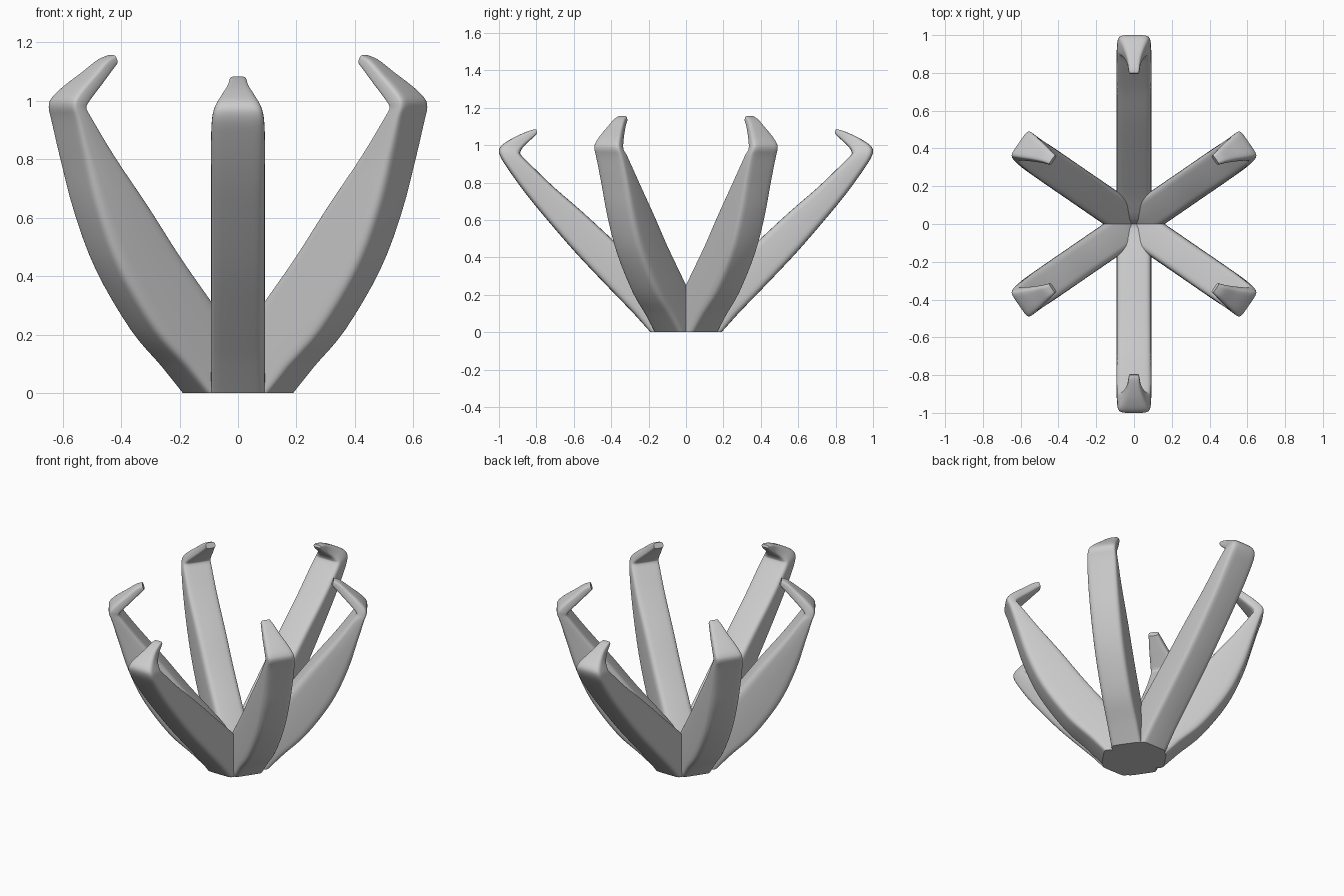
import bpy, bmesh, math

if "Cube" in bpy.data.objects:
    bpy.data.objects.remove(bpy.data.objects["Cube"])

# Each section: inner (r, z), outer (r, z), half width, sideways shift
LONG = [
    (0, 0, .19, 0, .092, 0), (0, .13, .28, .10, .092, 0),
    (.15, .27, .42, .245, .092, 0), (.35, .455, .59, .425, .092, 0),
    (.55, .64, .75, .61, .092, 0), (.70, .77, .86, .745, .092, 0),
    (.82, .885, .95, .87, .092, 0), (.88, .945, .995, .945, .088, 0),
    (.885, .965, .993, .99, .078, 0), (.87, .99, .94, 1.03, .056, 0),
    (.84, 1.02, .88, 1.06, .037, 0), (.805, 1.052, .825, 1.081, .029, 0),
    (.795, 1.068, .80, 1.083, .025, 0)]
TALL = [
    (0, 0, .18, 0, .092, 0), (0, .11, .27, .09, .092, 0),
    (.12, .27, .40, .215, .092, 0), (.28, .46, .545, .42, .092, 0),
    (.42, .64, .635, .62, .092, 0), (.56, .81, .69, .80, .09, 0),
    (.655, .935, .728, .93, .087, -.004), (.68, .97, .745, .98, .083, -.008),
    (.678, .985, .738, 1.012, .08, -.012), (.655, 1.01, .70, 1.052, .07, -.018),
    (.61, 1.055, .645, 1.097, .053, -.027), (.565, 1.10, .59, 1.141, .037, -.033),
    (.54, 1.125, .552, 1.157, .029, -.035)]


def spline(rows, steps=4):
    """Smooth the section list with a Catmull-Rom curve."""
    out = [rows[0]]
    for i in range(1, len(rows) - 1):
        p0, p1, p2 = rows[i - 1], rows[i], rows[i + 1]
        p3 = rows[min(i + 2, len(rows) - 1)]
        for s in range(steps):
            t = s / steps
            out.append([.5 * (2 * b + (c - a) * t + (2 * a - 5 * b + 4 * c - d) * t * t
                              + (3 * b - a - 3 * c + d) * t ** 3)
                        for a, b, c, d in zip(p0, p1, p2, p3)])
    return out + [rows[-1]]


def petal(name, rows, angle, flip=1, n=32):
    bm = bmesh.new()
    ca, sa = math.cos(angle), math.sin(angle)
    rings = []
    secs = spline(rows)
    for k, (ri, zi, ro, zo, w, off) in enumerate(secs):
        e = 2 / (7 - 3.5 * k / len(secs))   # boxy at the root, rounder at the tip
        ring = []
        for j in range(n):
            a = 2 * math.pi * j / n
            c, s = math.cos(a), math.sin(a)
            u = .5 + .5 * math.copysign(abs(c) ** e, c)
            v = flip * (off + w * math.copysign(abs(s) ** e, s))
            r, z = ri + (ro - ri) * u, max(0, zi + (zo - zi) * u)
            ring.append(bm.verts.new((r * ca + v * sa, r * sa - v * ca, z)))
        rings.append(ring)
    for A, B in zip(rings, rings[1:]):
        for j in range(n):
            bm.faces.new((A[j], A[(j + 1) % n], B[(j + 1) % n], B[j]))
    bm.faces.new(rings[0])
    bm.faces.new(rings[-1])
    bmesh.ops.recalc_face_normals(bm, faces=bm.faces)
    me = bpy.data.meshes.new(name)
    bm.to_mesh(me)
    bm.free()
    ob = bpy.data.objects.new(name, me)
    bpy.context.collection.objects.link(ob)
    bpy.ops.object.select_all(action='DESELECT')
    ob.select_set(True)
    bpy.context.view_layer.objects.active = ob
    bpy.ops.object.shade_smooth_by_angle(angle=math.radians(40))


# Long low petals at front and back
petal("front_petal", LONG, -math.pi / 2)
petal("back_petal", LONG, math.pi / 2)

# Taller diagonal petals, mirrored left/right and front/back
A = math.radians(34.5)
petal("back_right_petal", TALL, A, 1)
petal("back_left_petal", TALL, math.pi - A, -1)
petal("front_right_petal", TALL, -A, -1)
petal("front_left_petal", TALL, math.pi + A, 1)
